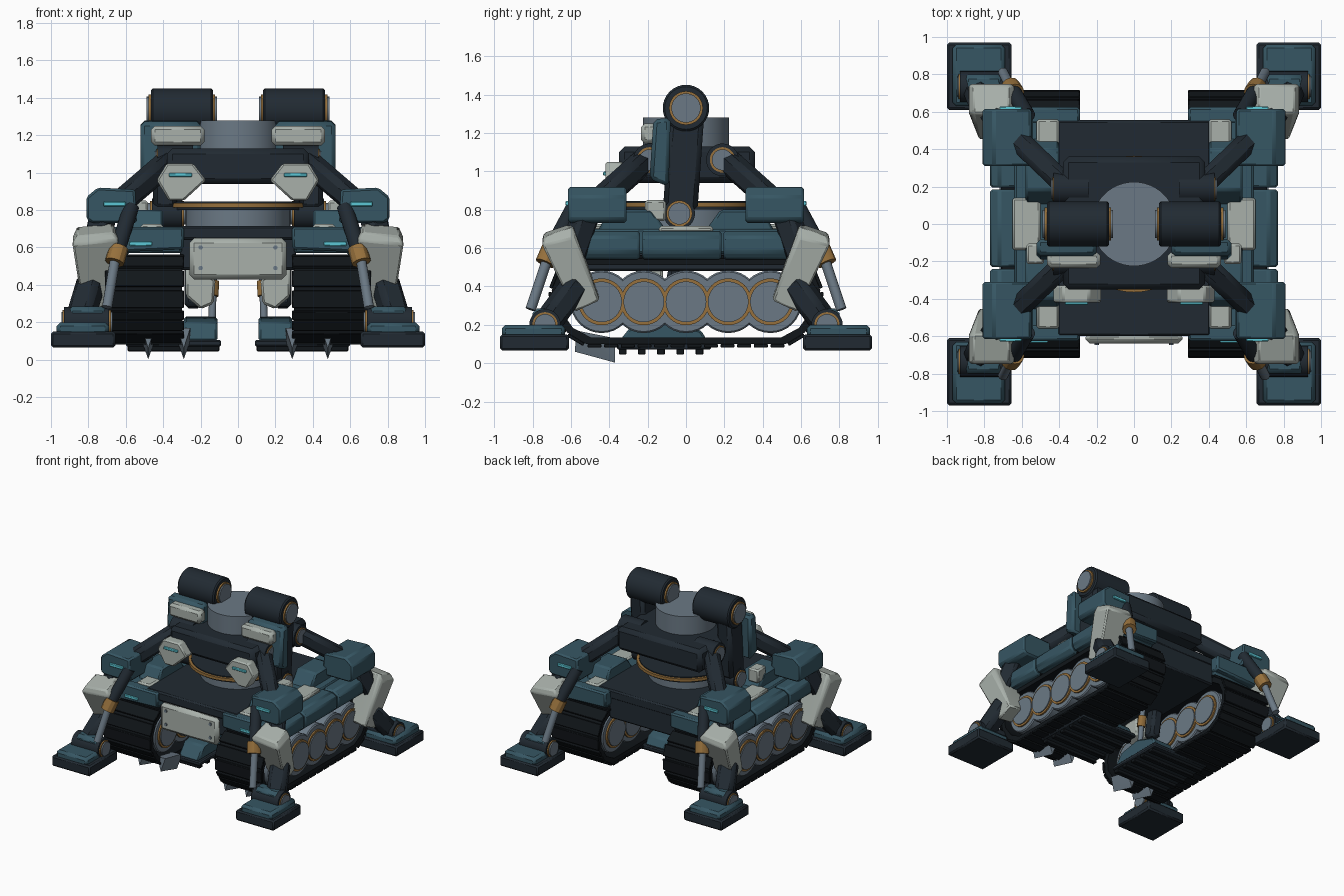
import bpy, bmesh, math
from mathutils import Vector, Matrix

if "Cube" in bpy.data.objects:
    bpy.data.objects.remove(bpy.data.objects["Cube"])

def mat(name, hexcol):
    m = bpy.data.materials.new(name)
    c = [int(hexcol[i:i + 2], 16) / 255 for i in (0, 2, 4)]
    m.diffuse_color = [((v + .055) / 1.055) ** 2.4 if v > .04 else v / 12.92 for v in c] + [1]
    m.use_nodes = True
    m.node_tree.nodes["Principled BSDF"].inputs["Base Color"].default_value = m.diffuse_color
    return m

DARK, BLUE, PALE = mat("dark", "212A32"), mat("blue", "365663"), mat("pale", "A8B0AA")
GREY, GOLD, CYAN, BLACK = mat("steel", "6B7985"), mat("brass", "96703C"), mat("light", "5CC8D6"), mat("rubber", "11161A")

def finish(name, bm, m, sym="", bevel=0):
    """Turn a bmesh into an object; bevel it and mirror across the axes in sym."""
    bmesh.ops.recalc_face_normals(bm, faces=bm.faces)
    for f in bm.faces:
        f.smooth = True
    me = bpy.data.meshes.new(name)
    bm.to_mesh(me)
    bm.free()
    me.set_sharp_from_angle(angle=math.radians(30))
    me.materials.append(m)
    ob = bpy.data.objects.new(name, me)
    bpy.context.collection.objects.link(ob)
    if bevel:
        b = ob.modifiers.new("bevel", "BEVEL")
        b.width, b.segments, b.limit_method = bevel, 1, "ANGLE"
    if sym:
        mi = ob.modifiers.new("mirror", "MIRROR")
        mi.use_axis = ("x" in sym, "y" in sym, False)
        mi.use_mirror_merge = False
    return ob

def box(name, x, y, z, m, sym="", bevel=.012):
    """Box from (low, high) ranges."""
    bm = bmesh.new()
    bmesh.ops.create_cube(bm, size=1)
    for v in bm.verts:
        v.co = [(r[0] + r[1]) / 2 + c * (r[1] - r[0]) for r, c in zip((x, y, z), v.co)]
    return finish(name, bm, m, sym, bevel)

def frame(p, q):
    p, q = Vector(p), Vector(q)
    return Matrix.Translation((p + q) / 2) @ (q - p).to_track_quat("Z", "X").to_matrix().to_4x4(), (q - p).length

def rod(name, p, q, r, m, sym="", seg=32, bevel=0):
    """Cylinder between two points."""
    bm = bmesh.new()
    M, L = frame(p, q)
    bmesh.ops.create_cone(bm, cap_ends=True, segments=seg, radius1=r, radius2=r, depth=L, matrix=M)
    return finish(name, bm, m, sym, bevel)

def beam(name, p, q, w, d, m, sym="", bevel=.02):
    """Rectangular bar between two points; w is its upright side, d its level side."""
    bm = bmesh.new()
    M, L = frame(p, q)
    bmesh.ops.create_cube(bm, size=1, matrix=M @ Matrix.Diagonal((w, d, L, 1)))
    return finish(name, bm, m, sym, bevel)

def prism(name, pts, axis, lo, hi, m, sym="", bevel=.012):
    """Profile extruded along x (points are y,z) or y (points are x,z)."""
    bm = bmesh.new()
    at = lambda p, t: (t, p[0], p[1]) if axis == "x" else (p[0], t, p[1])
    f = bm.faces.new([bm.verts.new(at(p, lo)) for p in pts])
    e = bmesh.ops.extrude_face_region(bm, geom=[f])
    shift = (hi - lo, 0, 0) if axis == "x" else (0, hi - lo, 0)
    bmesh.ops.translate(bm, vec=shift, verts=[v for v in e["geom"] if isinstance(v, bmesh.types.BMVert)])
    return finish(name, bm, m, sym, bevel)

def hull(name, pts, m, sym="", bevel=0):
    """Convex solid around a few points."""
    bm = bmesh.new()
    for p in pts:
        bm.verts.new(p)
    bmesh.ops.convex_hull(bm, input=bm.verts)
    bmesh.ops.dissolve_limit(bm, angle_limit=.05, verts=bm.verts, edges=bm.edges)
    return finish(name, bm, m, sym, bevel)

# Chassis, deck and front bumper
box("chassis", (-.31, .31), (-.55, .55), (.48, .68), DARK)
box("deck", (-.41, .41), (-.6, .555), (.64, .715), DARK)
box("bumper", (-.26, .26), (-.64, -.58), (.43, .65), PALE, bevel=.025)
for z in (.49, .6):
    rod("bumper_bolt", (.2, -.648, z), (.2, -.63, z), .012, GREY, "x", seg=12)

# Turret ring, upper hull and top drum
rod("turret_base", (0, 0, .7), (0, 0, .82), .28, GREY, seg=48)
rod("turret_ring", (0, 0, .815), (0, 0, .838), .365, GOLD, seg=48)
rod("turret_plate", (0, 0, .8), (0, 0, .845), .345, DARK, seg=48)
box("upper_hull", (-.38, .38), (-.35, .36), (.94, 1.13), DARK, bevel=.03)
rod("top_drum", (0, 0, 1.1), (0, 0, 1.28), .225, GREY, seg=48)

# Crawler tracks: hollow loop with tread bars
half = [(.52, .1), (.62, .16), (.69, .27), (.7, .38), (.66, .48), (.57, .545)]
loop = half + [(-y, z) for y, z in reversed(half)]
bm = bmesh.new()
rings = []
for x, k in ((.3, 0), (.7, 0), (.7, 1), (.3, 1)):
    rings.append([bm.verts.new((x, y * (1 - .05 * k), .32 + (z - .32) * (1 - .15 * k))) for y, z in loop])
n = len(loop)
for a in range(4):
    for i in range(n):
        r, s, j = rings[a], rings[(a + 1) % 4], (i + 1) % n
        bm.faces.new((r[i], r[j], s[j], s[i]))
finish("track_belt", bm, BLACK, "x")
for i in range(n):
    a, b = Vector(loop[i]), Vector(loop[(i + 1) % n])
    steps = max(1, round((b - a).length / .085))
    d = (b - a) / steps
    out = Vector((d.y, -d.x)).normalized() * .009
    for k in range(steps):
        p, q = a + d * (k + .08) + out, a + d * (k + .92) + out
        face = [p - out, q - out, q + out, p + out]
        prism("track_tread", face, "x", .29, .71, BLACK, "x", .003)

# Road wheels with brass rings, both faces
for i in range(-2, 3):
    y = i * .22
    rod("road_wheel", (.33, y, .32), (.7, y, .32), .163, GREY, "x", bevel=.008)
    rod("wheel_ring", (.318, y, .32), (.712, y, .32), .122, GOLD, "x")
    rod("wheel_hub", (.31, y, .32), (.72, y, .32), .106, GREY, "x")

# Fenders over the tracks
for a, b in ((-.55, -.24), (-.23, .185), (.195, .55)):
    prism("side_fender", [(.58, .56), (.74, .54), (.77, .58), (.77, .66), (.72, .69), (.58, .69)], "y", a, b, BLUE, "x")
box("fender_top", (.3, .64), (-.58, .58), (.57, .7), BLUE, "x")
prism("end_fender", [(.29, .59), (.75, .57), (.77, .62), (.7, .71), (.29, .71)], "y", -.625, -.54, BLUE, "xy")
box("fender_light", (.46, .58), (-.635, -.62), (.608, .632), CYAN, "x", .004)
box("deck_panel", (.4, .52), (.2, .56), (.69, .725), PALE, "xy")
box("side_panel", (.5, .65), (-.14, .14), (.68, .715), PALE, "x")
prism("deck_block", [(.1, .69), (.46, .69), (.4, .8), (.18, .8)], "x", .4, .58, BLUE, "xy")

# Outriggers: arm, shoulder box, piston, armoured leg and pad (four-fold)
rod("arm_pivot", (.24, .19, 1.06), (.43, .19, 1.06), .085, DARK, "xy")
rod("arm_pivot_ring", (.3, .19, 1.06), (.437, .19, 1.06), .066, GOLD, "xy")
rod("arm_pivot_cap", (.3, .19, 1.06), (.445, .19, 1.06), .055, GREY, "xy")
beam("outrigger_arm", (.36, .2, 1.07), (.64, .47, .83), .12, .12, DARK, "xy", .03)
prism("shoulder_box", [(.55, .91), (.75, .92), (.81, .87), (.81, .75), (.78, .73), (.54, .73)], "y", .31, .615, BLUE, "xy")
box("shoulder_light", (.6, .72), (.61, .628), (.82, .845), CYAN, "xy", .004)
rod("piston_sleeve", (.57, .58, .82), (.65, .715, .57), .042, DARK, "xy", seg=20)
rod("piston_collar", (.637, .7, .6), (.66, .735, .52), .052, GOLD, "xy", seg=12)
rod("piston_rod", (.655, .72, .55), (.7, .81, .28), .027, GREY, "xy", seg=16)
beam("leg_strut", (.72, .52, .78), (.77, .6, .55), .12, .12, DARK, "xy")
armour = []
for x0, x1, ya, yb, za, zb in ((.67, .86, .59, .74, .73, .68), (.64, .885, .59, .75, .68, .64), (.7, .83, .45, .58, .34, .28)):
    for x in (x0, x1):
        armour += [(x, ya, za - .1 * (x - x0)), (x, yb, zb - .1 * (x - x0))]
hull("leg_armour", armour, PALE, "xy", .01)
beam("lower_leg", (.78, .56, .43), (.85, .73, .2), .13, .14, DARK, "xy", .03)
rod("ankle", (.69, .735, .2), (.93, .735, .2), .082, DARK, "xy")
rod("ankle_ring", (.68, .735, .2), (.937, .735, .2), .066, GOLD, "xy")
rod("ankle_cap", (.67, .735, .2), (.945, .735, .2), .056, GREY, "xy")
box("pad_top", (.69, .97), (.63, .96), (.13, .2), BLUE, "xy", .02)
box("ankle_block", (.7, .91), (.69, .8), (.15, .285), BLUE, "xy", .025)
box("pad_sole", (.655, 1), (.61, .97), (.065, .15), DARK, "xy", .012)

# Folded feet between the tracks, with ribs and claws
box("foot_sole", (.09, .6), (-.36, .13), (.07, .105), DARK, "x", .008)
for i in range(5):
    y = -.33 + i * .1
    box("foot_rib", (.1, .59), (y - .02, y + .02), (.045, .075), BLACK, "x", .004)
prism("foot_upper", [(-.36, .1), (.12, .1), (.08, .17), (-.1, .23), (-.28, .2)], "x", .11, .29, BLUE, "x")
for x in (.29, .48):
    claw = [(x, -.58, .06), (x, -.37, .003)]
    for s in (-.035, .035):
        claw += [(x + s, -.57, .17), (x + s, -.37, .13), (x + s * .9, -.37, .09)]
    hull("claw", claw, GREY, "x")
prism("shin_guard", [(.12, .43), (.28, .5), (.28, .34), (.2, .27), (.13, .3)], "y", -.26, -.12, PALE, "x")
rod("shin_piston", (.13, -.05, .5), (.14, -.1, .18), .02, GREY, "x", seg=16)
rod("shin_collar", (.132, -.06, .42), (.136, -.08, .34), .032, GOLD, "x", seg=12)
beam("shin", (.24, -.04, .5), (.24, -.08, .28), .1, .09, DARK, "x")

# Raised arms: drum, upright, armour and joint
rod("arm_drum", (.135, 0, 1.33), (.465, 0, 1.33), .121, DARK, "x", bevel=.01)
rod("drum_collar", (.122, 0, 1.33), (.478, 0, 1.33), .088, GOLD, "x")
rod("drum_cap", (.112, 0, 1.33), (.488, 0, 1.33), .076, GREY, "x")
beam("arm_upright", (.39, .005, 1.3), (.39, -.03, .8), .18, .13, DARK, "x", .025)
rod("elbow", (.3, -.035, .78), (.46, -.035, .78), .082, DARK, "x")
rod("elbow_ring", (.29, -.035, .78), (.47, -.035, .78), .068, GOLD, "x")
rod("elbow_cap", (.28, -.035, .78), (.48, -.035, .78), .057, GREY, "x")
prism("arm_armour", [(-.17, 1.27), (-.08, 1.28), (-.09, .92), (-.19, .96)], "x", .2, .52, BLUE, "x", .02)
box("arm_plate", (.18, .465), (-.235, -.15), (1.145, 1.25), PALE, "x", .02)
box("wrist_block", (.48, .575), (-.215, -.105), (.74, .85), PALE, "x")

# Front shields with light strips
prism("front_shield", [(.24, 1.05), (.38, 1.05), (.435, .96), (.37, .85), (.29, .85), (.17, .96)], "y", -.42, -.33, PALE, "x", .01)
box("shield_light", (.245, .37), (-.432, -.415), (.978, .998), CYAN, "x", .004)
